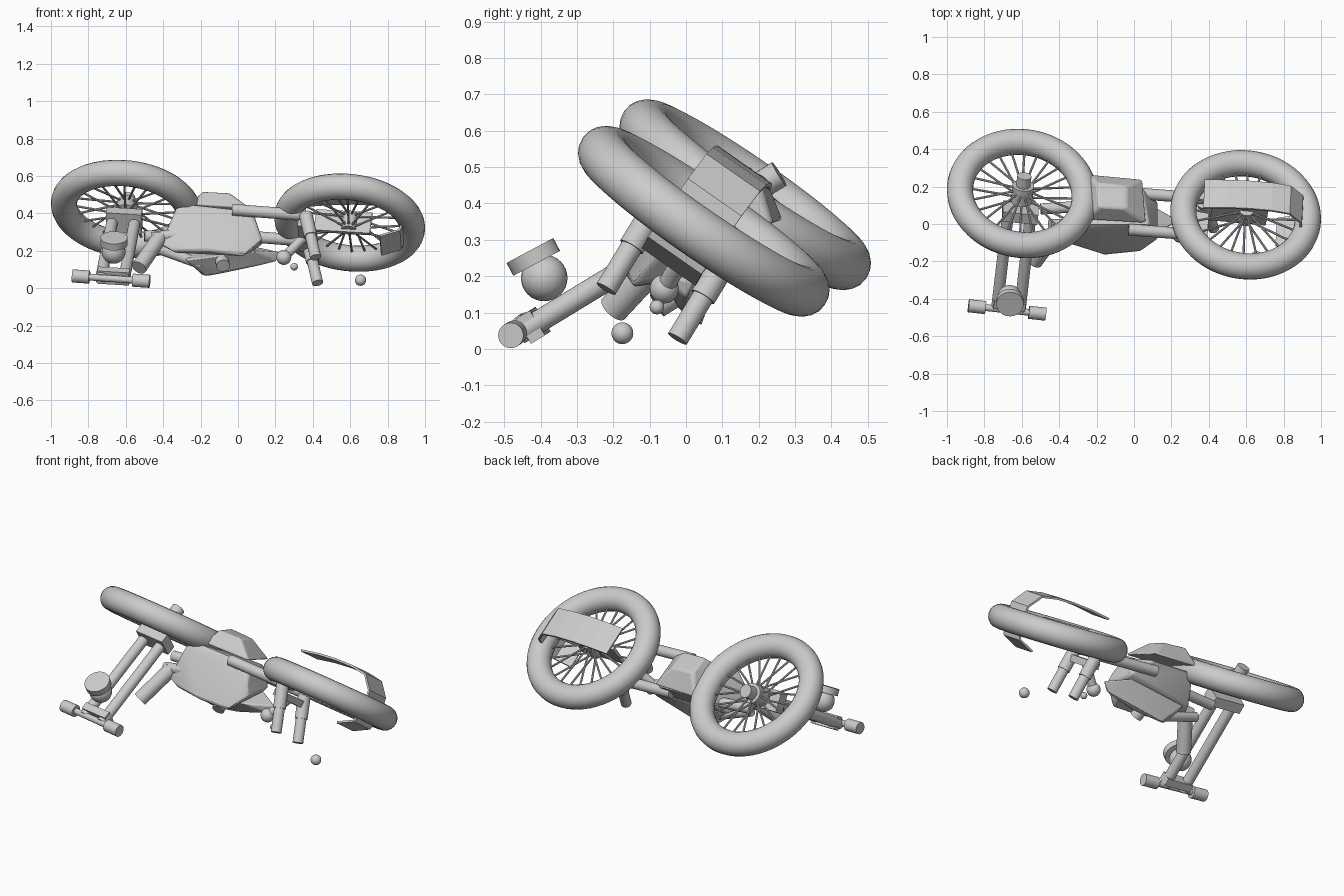
import bpy, bmesh, math
from mathutils import Vector as V, Matrix

if "Cube" in bpy.data.objects:
    bpy.data.objects.remove(bpy.data.objects["Cube"])

grey = bpy.data.materials.new("plain_grey")
grey.use_nodes = True
grey.diffuse_color = (0.6, 0.6, 0.6, 1)
grey.node_tree.nodes["Principled BSDF"].inputs["Base Color"].default_value = (0.6, 0.6, 0.6, 1)

# Leaning frame: ACROSS joins the wheels, RISE is the wheel axis, FACE points forward
WHEEL_A, WHEEL_B = V((-0.597, 0.163, 0.424)), V((0.597, 0.049, 0.351))
ACROSS = (WHEEL_B - WHEEL_A).normalized()
RISE = V((0.104, 0.566, 0.818)).normalized()
FACE = ACROSS.cross(RISE).normalized()
FORK = V((0.1, 0.85, 0.52)).normalized()


def at(origin, w, u, h):
    return origin + ACROSS * w + FACE * u + RISE * h


def finish(name, bm, smooth=True):
    bmesh.ops.recalc_face_normals(bm, faces=bm.faces)
    mesh = bpy.data.meshes.new(name)
    bm.to_mesh(mesh)
    bm.free()
    mesh.materials.append(grey)
    ob = bpy.data.objects.new(name, mesh)
    bpy.context.collection.objects.link(ob)
    if smooth:
        bpy.context.view_layer.objects.active = ob
        for other in bpy.context.selected_objects:
            other.select_set(False)
        ob.select_set(True)
        bpy.ops.object.shade_smooth_by_angle(angle=math.radians(35))
    return ob


def add_rod(bm, a, b, r, sides=24):
    a, b = V(a), V(b)
    turn = (b - a).to_track_quat('Z', 'Y').to_matrix().to_4x4()
    bmesh.ops.create_cone(bm, cap_ends=True, segments=sides, radius1=r, radius2=r,
                          depth=(b - a).length, matrix=Matrix.Translation((a + b) / 2) @ turn)


def rod(name, a, b, r):
    bm = bmesh.new()
    add_rod(bm, a, b, r)
    return finish(name, bm)


def ball(name, p, r):
    bm = bmesh.new()
    bmesh.ops.create_uvsphere(bm, u_segments=24, v_segments=16, radius=r, matrix=Matrix.Translation(p))
    return finish(name, bm)


def block(name, centre, axes, size):
    bm = bmesh.new()
    bmesh.ops.create_cube(bm, size=1)
    for v in bm.verts:
        v.co = V(centre) + sum((a * s * c for a, s, c in zip(axes, size, v.co)), V())
    return finish(name, bm, False)


def hull(name, points, bevel):
    bm = bmesh.new()
    for p in points:
        bm.verts.new(p)
    bmesh.ops.convex_hull(bm, input=bm.verts)
    bmesh.ops.delete(bm, geom=[v for v in bm.verts if not v.link_faces], context='VERTS')
    ob = finish(name, bm)
    mod = ob.modifiers.new("soft_edges", 'BEVEL')
    mod.width, mod.segments = bevel, 3
    return ob


def tyre(name, centre):
    bm = bmesh.new()
    rings, sides, big, small = 64, 20, 0.335, 0.07
    grid = []
    for i in range(rings):
        a = 2 * math.pi * i / rings
        out = ACROSS * math.cos(a) + FACE * math.sin(a)
        grid.append([bm.verts.new(centre + out * (big + small * math.cos(t)) + RISE * small * math.sin(t))
                     for t in (2 * math.pi * j / sides for j in range(sides))])
    for i in range(rings):
        for j in range(sides):
            k, m = (i + 1) % rings, (j + 1) % sides
            bm.faces.new((grid[i][j], grid[k][j], grid[k][m], grid[i][m]))
    finish(name, bm)


def spokes(name, centre, count=24):
    bm = bmesh.new()
    for i in range(count):
        a = 2 * math.pi * i / count
        out = ACROSS * math.cos(a) + FACE * math.sin(a)
        lean = RISE * (0.035 if i % 2 else -0.035)
        add_rod(bm, centre + out * 0.03 + lean, centre + out * 0.28, 0.006, 8)
    finish(name, bm)


# Wheels
for end, centre in (("front", WHEEL_A), ("rear", WHEEL_B)):
    tyre(end + "_tyre", centre)
    spokes(end + "_spokes", centre)
rod("front_hub", WHEEL_A - FORK * 0.05, WHEEL_A + FORK * 0.05, 0.058)
rod("front_hub_cap", WHEEL_A, WHEEL_A + FORK * 0.11, 0.038)
rod("rear_hub", at(WHEEL_B, 0, 0, -0.05), at(WHEEL_B, 0, 0, 0.05), 0.04)
block("rear_hub_plate", at(WHEEL_B, -0.035, 0, 0), (ACROSS, FACE, RISE), (0.3, 0.02, 0.135))

# Fork, crown, handlebar
fork_face = ACROSS.cross(FORK).normalized()
axes = (ACROSS, FORK, fork_face)
block("fork_crown", WHEEL_A - FORK * 0.12, axes, (0.19, 0.06, 0.12))
rod("fork_leg_right", (-0.67, 0.08, 0.37), (-0.733, -0.45, 0.048), 0.031)
rod("fork_leg_left", (-0.55, 0.07, 0.365), (-0.61, -0.46, 0.042), 0.031)
bar_a, bar_b = V((-0.885, -0.437, 0.066)), V((-0.472, -0.482, 0.037))
rod("handlebar", bar_a, bar_b, 0.018)
rod("grip_right", bar_a, bar_a.lerp(bar_b, 0.22), 0.035)
rod("grip_left", bar_b, bar_b.lerp(bar_a, 0.22), 0.035)
block("handlebar_clamp", (-0.665, -0.42, 0.065), axes, (0.17, 0.045, 0.08))

# Headlight
ball("headlight_bowl", (-0.665, -0.39, 0.195), 0.064)
lamp, beam = V((-0.663, -0.42, 0.253)), V((0, -0.47, 0.88))
rod("headlight_rim", lamp - beam * 0.02, lamp + beam * 0.02, 0.073)

# Rear fender: a flat-faced strip bent around the far side of the rear wheel
bm = bmesh.new()
path = [(-0.24, 0.155), (-0.12, 0.175), (0, 0.186), (0.12, 0.188), (0.22, 0.175),
        (0.29, 0.1), (0.3, 0.0), (0.28, -0.09), (0.18, -0.135)]
pairs = [[bm.verts.new(at(WHEEL_B, w, u, h)) for u in (-0.09, 0.09)] for w, h in path]
for p, q in zip(pairs, pairs[1:]):
    bm.faces.new((p[0], p[1], q[1], q[0]))
fender = finish("rear_fender", bm, False)
mod = fender.modifiers.new("thickness", 'SOLIDIFY')
mod.thickness, mod.offset = 0.012, 0

# Swing arm tubes and the pipes that hang from them, repeated on both sides
for side, shift in (("front", V()), ("back", FACE * -0.24)):
    rod("swing_arm_" + side, V((-0.03, -0.03, 0.42)) + shift, V((0.36, -0.06, 0.39)) + shift, 0.031)
    low, high = V((0.415, -0.22, 0.165)) + shift, V((0.362, -0.08, 0.395)) + shift
    rod("pipe_" + side, low, high, 0.03)
    rod("pipe_sleeve_" + side, low.lerp(high, 0.5), high, 0.036)
block("swing_arm_bridge", (0.36, -0.01, 0.28), (ACROSS, FACE, RISE), (0.07, 0.24, 0.04))

# Faceted tank with its flat-topped cap, and the engine below
hull("tank", [(-0.335, -0.04, 0.43), (0.1, -0.06, 0.34), (-0.42, -0.08, 0.235), (0.13, -0.08, 0.26),
              (0.03, -0.15, 0.17), (-0.34, -0.1, 0.19), (-0.15, -0.17, 0.2), (-0.28, 0.0, 0.45),
              (0.08, 0.0, 0.41), (-0.33, 0.08, 0.2), (0.13, 0.12, 0.23), (-0.25, 0.22, 0.33),
              (0.04, 0.2, 0.32)], 0.015)
hull("tank_cap", [(-0.2, 0.22, 0.475), (-0.04, 0.205, 0.46), (-0.19, 0.09, 0.518), (-0.04, 0.08, 0.51),
                  (-0.26, 0.02, 0.45), (0.07, 0.0, 0.43), (-0.25, 0.268, 0.35),
                  (0.05, 0.24, 0.34)], 0.015)
hull("engine", [(-0.18, 0.04, 0.06), (0.0, -0.01, 0.1), (0.2, 0.0, 0.14), (0.24, 0.02, 0.19),
                (-0.28, -0.05, 0.15), (-0.3, 0.08, 0.2), (0.1, 0.1, 0.22), (0.1, -0.07, 0.2)], 0.01)
rod("engine_cover", (-0.08, -0.08, 0.12), (-0.09, 0.0, 0.17), 0.036)

# Frame tubes and the short exhaust
rod("exhaust", (-0.53, -0.2, 0.11), (-0.42, -0.05, 0.27), 0.042)
rod("frame_tube_low", (-0.45, 0.0, 0.22), (-0.2, 0.0, 0.13), 0.028)
rod("frame_tube_back", (-0.5, 0.08, 0.28), (-0.2, 0.1, 0.27), 0.03)
rod("frame_tube_front", (-0.46, -0.05, 0.27), (-0.25, -0.06, 0.3), 0.03)
rod("rear_strut", (0.245, -0.06, 0.165), (0.35, 0, 0.27), 0.025)

# Loose round fittings
ball("strut_joint", (0.245, -0.06, 0.165), 0.04)
ball("small_knob", (0.3, -0.08, 0.115), 0.02)
ball("loose_knob", (0.655, -0.175, 0.043), 0.03)
